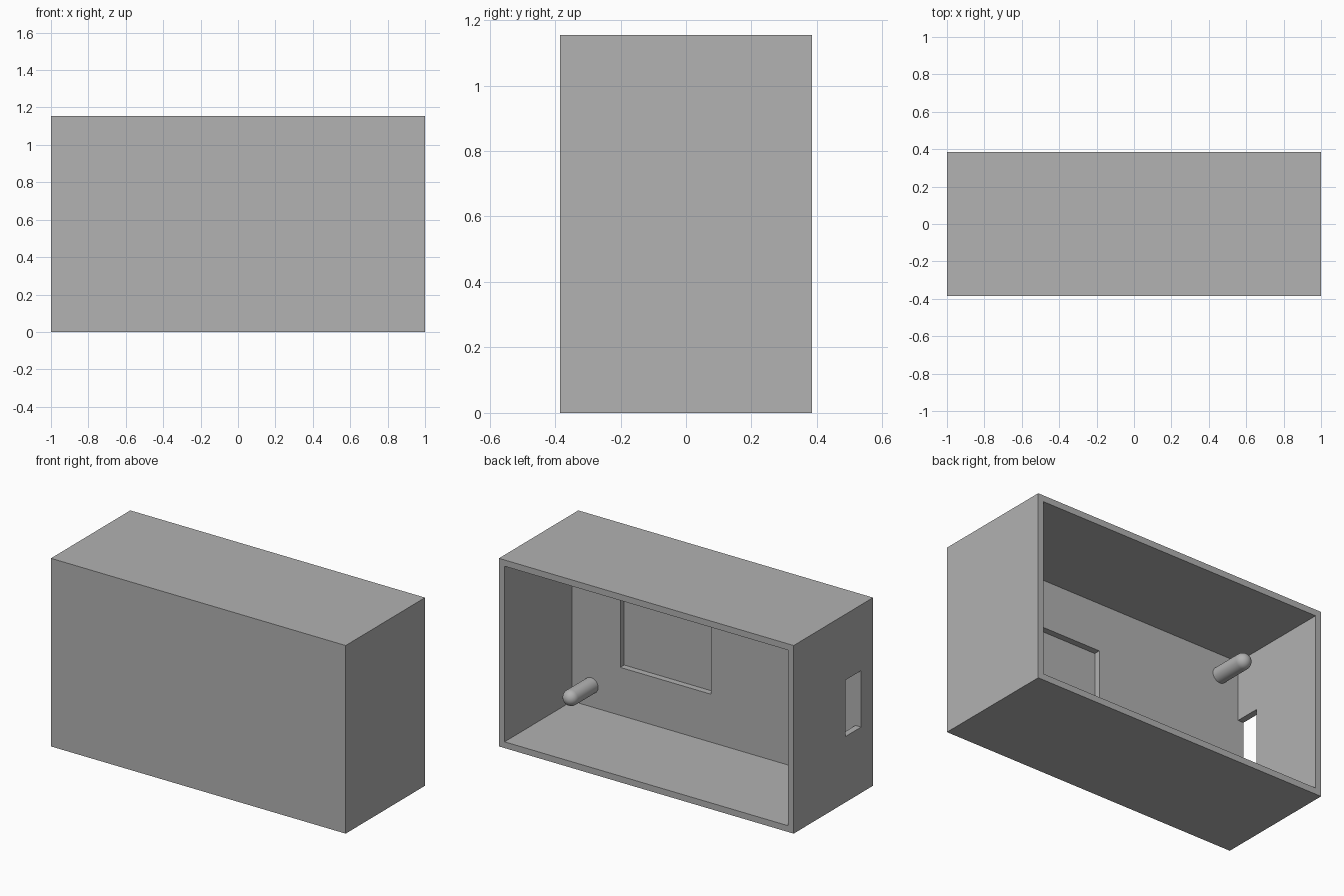
import bpy, bmesh, math
from mathutils import Matrix, Vector

U = 1 / 26  # wall thickness, used as the design unit

cube = bpy.data.objects.get("Cube")
if cube:
    bpy.data.objects.remove(cube, do_unlink=True)

grey = bpy.data.materials.new("light_grey")
grey.use_nodes = True
grey.diffuse_color = (0.445, 0.445, 0.445, 1)
grey.node_tree.nodes["Principled BSDF"].inputs["Base Color"].default_value = grey.diffuse_color


def make_object(name, bm):
    bmesh.ops.recalc_face_normals(bm, faces=bm.faces)
    mesh = bpy.data.meshes.new(name)
    bm.to_mesh(mesh)
    bm.free()
    mesh.materials.append(grey)
    obj = bpy.data.objects.new(name, mesh)
    bpy.context.collection.objects.link(obj)
    return obj


def box(name, low, high):
    """Box between two corners given in design units."""
    low, high = Vector(low) * U, Vector(high) * U
    bm = bmesh.new()
    bmesh.ops.create_cube(bm, size=1, matrix=Matrix.Translation((low + high) / 2)
                          @ Matrix.Diagonal((*(high - low), 1)))
    return make_object(name, bm)


def activate(obj):
    bpy.ops.object.select_all(action='DESELECT')
    obj.select_set(True)
    bpy.context.view_layer.objects.active = obj


def cut(obj, cutter):
    cutter.hide_render = True
    mod = obj.modifiers.new(cutter.name, 'BOOLEAN')
    mod.operation, mod.solver, mod.object = 'DIFFERENCE', 'EXACT', cutter
    activate(obj)
    bpy.ops.object.modifier_apply(modifier=mod.name)
    bpy.data.objects.remove(cutter, do_unlink=True)


# Open-backed case with a thick front panel
case = box("case", (-26, -10, 0), (26, 10, 30))
cut(case, box("cavity", (-25, -7, 1), (25, 12, 29)))
# Shallow recess inside the front panel
cut(case, box("panel_recess", (0.5, -8, 8.65), (16.5, -6, 21.35)))
# Slot through the side wall
cut(case, box("side_slot", (-28, -7, 10.5), (-24, -3, 19.5)))


def peg(name, x, z, radius=1.25, length=5):
    """Round-ended peg standing on the inside of the front panel."""
    profile = [(0, -0.2), (radius, -0.2)]
    for i in range(9):
        a = i / 8 * math.pi / 2
        profile.append((radius * math.cos(a), length + radius * math.sin(a)))
    bm = bmesh.new()
    verts = [bm.verts.new((r * U, y * U, 0)) for r, y in profile]
    edges = [bm.edges.new(pair) for pair in zip(verts, verts[1:])]
    bmesh.ops.spin(bm, geom=verts + edges, cent=(0, 0, 0), axis=(0, 1, 0),
                   angle=math.tau, steps=32)
    bmesh.ops.remove_doubles(bm, verts=bm.verts, dist=0.0005)
    bmesh.ops.translate(bm, verts=bm.verts, vec=Vector((x, -7, z)) * U)
    obj = make_object(name, bm)
    activate(obj)
    bpy.ops.object.shade_smooth_by_angle(angle=math.radians(30))


# Four corner pegs
for side, sx in (("left", 1), ("right", -1)):
    for level, sz in (("upper", 1), ("lower", -1)):
        peg(f"{level}_{side}_peg", sx * 21.65, 15 + sz * 10.6)
